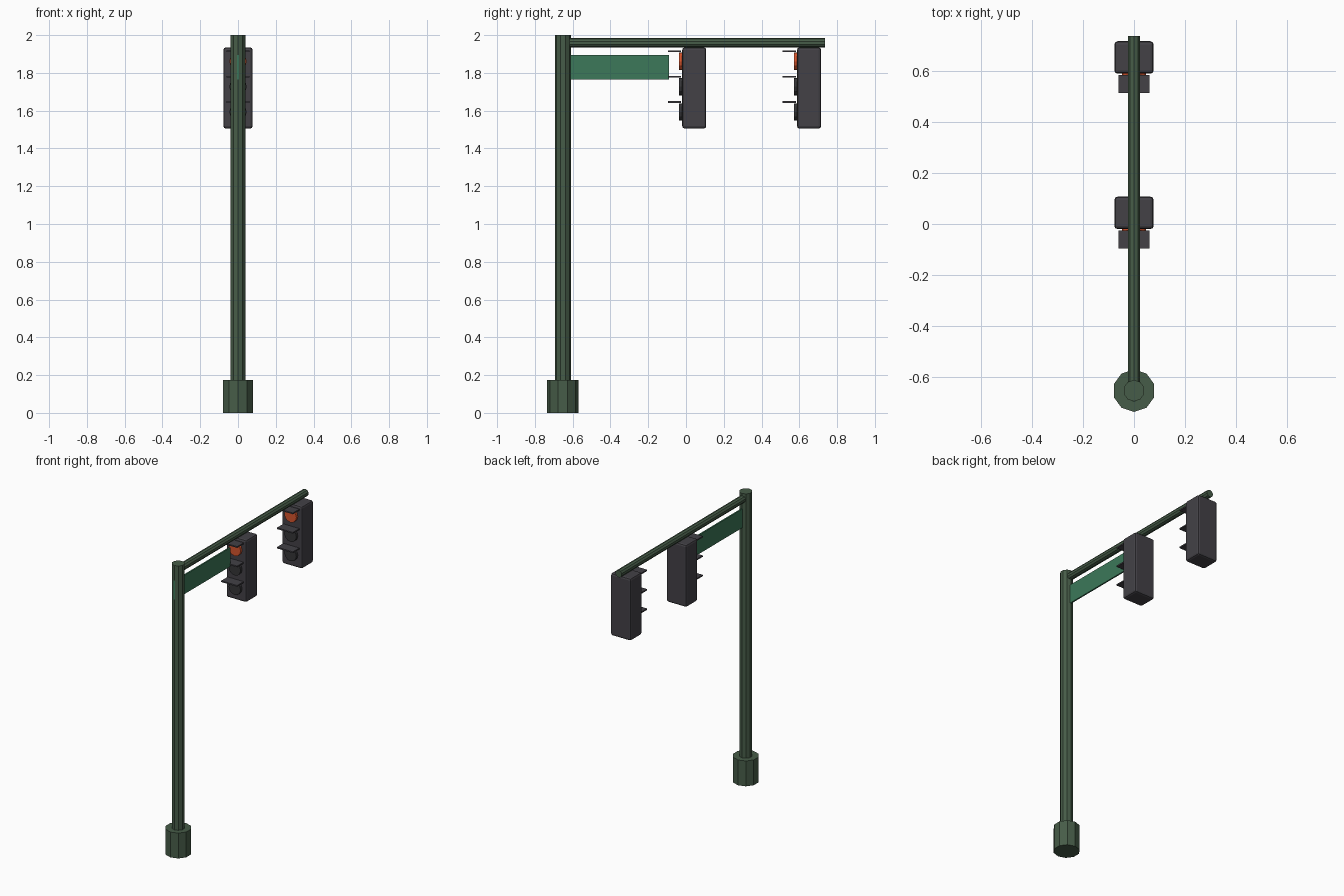
import bpy
from math import radians

if "Cube" in bpy.data.objects:
    bpy.data.objects.remove(bpy.data.objects["Cube"], do_unlink=True)


def material(name, r, g, b):
    m = bpy.data.materials.new(name)
    m.use_nodes = True
    m.diffuse_color = (r, g, b, 1)
    bsdf = next(n for n in m.node_tree.nodes if n.type == 'BSDF_PRINCIPLED')
    bsdf.inputs["Base Color"].default_value = (r, g, b, 1)
    return m


POLE_GREEN = material("pole_green", 0.062, 0.107, 0.065)
SIGN_GREEN = material("sign_green", 0.045, 0.19, 0.1)
HOUSING = material("housing_grey", 0.056, 0.053, 0.062)
LENS_OFF = material("unlit_lens", 0.035, 0.035, 0.038)
LENS_ON = material("lit_orange", 0.68, 0.09, 0.026)


def finish(name, mat):
    obj = bpy.context.object
    obj.name = name
    obj.data.materials.append(mat)
    return obj


def cylinder(name, mat, radius, depth, location, sides=10, lying=False):
    bpy.ops.mesh.primitive_cylinder_add(
        vertices=sides, radius=radius, depth=depth, location=location,
        rotation=(radians(90) if lying else 0, 0, 0))
    return finish(name, mat)


def box(name, mat, size, location, bevel=0):
    bpy.ops.mesh.primitive_cube_add(size=1, location=location)
    obj = finish(name, mat)
    obj.scale = size
    bpy.ops.object.transform_apply(location=False, rotation=False, scale=True)
    if bevel:
        mod = obj.modifiers.new("rounded_edges", 'BEVEL')
        mod.width = bevel
        mod.segments = 2
    return obj


# Post, footing and overhead arm
POLE_Y = -0.652
cylinder("base", POLE_GREEN, 0.083, 0.175, (0, POLE_Y, 0.0875))
cylinder("pole", POLE_GREEN, 0.042, 1.9, (0, POLE_Y, 1.05))
ARM_END = 0.735
cylinder("arm", POLE_GREEN, 0.025, ARM_END - POLE_Y,
         (0, (ARM_END + POLE_Y) / 2, 1.959), lying=True)

# Street sign blade, running through the pole
box("sign", SIGN_GREEN, (0.01, 0.604, 0.13), (0, -0.392, 1.83))


# Signal heads: housing, three lenses and a flat visor above each
def signal(label, front):
    box(label + "_housing", HOUSING, (0.154, 0.127, 0.43),
        (0, front + 0.0635, 1.72), bevel=0.013)
    for i, part in enumerate(("top", "middle", "bottom")):
        z = 1.861 - 0.134 * i
        cylinder(f"{label}_{part}_lens", LENS_ON if i == 0 else LENS_OFF,
                 0.046, 0.04, (0, front + 0.003, z), sides=12, lying=True)
        box(f"{label}_{part}_visor", HOUSING, (0.122, 0.07, 0.009),
            (0, front - 0.041, z + 0.053))


signal("inner_signal", -0.02)
signal("outer_signal", 0.588)
